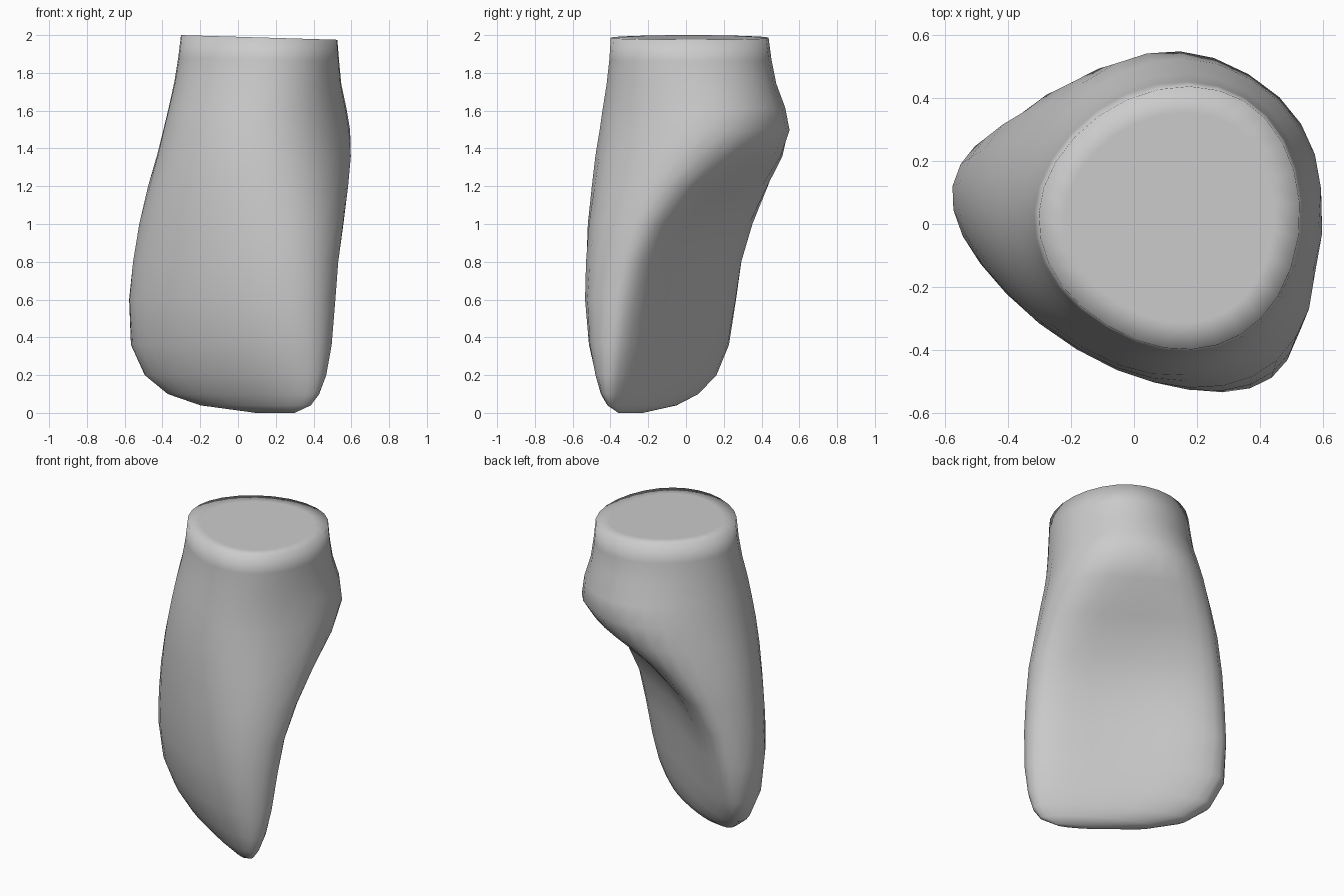
import bpy, bmesh, math

if "Cube" in bpy.data.objects:
    bpy.data.objects.remove(bpy.data.objects["Cube"])

SIDES = 28
TURN = math.radians(-31)          # biting edge runs diagonally in plan
CT, ST = math.cos(TURN), math.sin(TURN)

# Levels: z, left end, right end, outer-face depth, widest depth,
#         inner-face depth, inner squareness, hollow of inner face
LEVELS = [
    (0.00, 0.20, 0.44, -0.17, -0.15, -0.13, 2.0, 0.00),
    (0.04, -0.14, 0.54, -0.215, -0.15, -0.09, 2.0, 0.00),
    (0.10, -0.34, 0.585, -0.265, -0.145, -0.06, 2.3, 0.00),
    (0.20, -0.48, 0.615, -0.32, -0.135, -0.02, 2.6, 0.015),
    (0.36, -0.56, 0.635, -0.38, -0.13, 0.02, 2.9, 0.03),
    (0.60, -0.57, 0.64, -0.42, -0.12, 0.07, 3.1, 0.05),
    (0.80, -0.555, 0.635, -0.43, -0.09, 0.12, 3.1, 0.06),
    (1.00, -0.53, 0.625, -0.435, -0.04, 0.22, 3.0, 0.07),
    (1.20, -0.49, 0.595, -0.43, 0.01, 0.38, 2.7, 0.06),
    (1.36, -0.445, 0.57, -0.42, 0.04, 0.525, 2.4, 0.025),
    (1.50, -0.41, 0.545, -0.40, 0.05, 0.595, 2.2, 0.00),
    (1.62, -0.38, 0.53, -0.38, 0.05, 0.585, 2.1, 0.00),
    (1.75, -0.35, 0.52, -0.35, 0.04, 0.545, 2.0, 0.00),
    (1.88, -0.33, 0.515, -0.33, 0.04, 0.525, 1.95, 0.00),
    (2.00, -0.315, 0.51, -0.32, 0.04, 0.515, 1.9, 0.00),
]


def section(level, scale=1.0):
    """One ring: rounded outer half, squarer and hollowed inner half."""
    z, left, right, outer, wide, inner, square, hollow = level
    mid, half = (left + right) / 2, (right - left) / 2
    ring = []
    for i in range(SIDES):
        a = 2 * math.pi * i / SIDES
        c, s = math.cos(a), math.sin(a)
        n = square if s > 0 else 2.15
        t = math.copysign(abs(c) ** (2 / n), c)
        h = abs(s) ** (2 / n)
        if s > 0:
            v = wide + (inner - wide) * h - hollow * (1 - t * t) ** 2
        else:
            v = wide + (outer - wide) * h
        u = mid + half * t * scale
        v = 0.08 + (v - 0.08) * scale if scale != 1 else v
        x, y = u * CT - v * ST, u * ST + v * CT
        tilt = 0.03 * (x + 0.3) * (z / 2) ** 6   # cut end slopes slightly
        ring.append((x, y, z - tilt))
    return ring


# Tooth body: loft through the rings, with an inset ring on the flat cut end
bm = bmesh.new()
rings = [section(l) for l in LEVELS] + [section(LEVELS[-1], 0.8)]
loops = [[bm.verts.new(p) for p in r] for r in rings]
for low, high in zip(loops, loops[1:]):
    for i in range(SIDES):
        j = (i + 1) % SIDES
        bm.faces.new((low[i], low[j], high[j], high[i]))
bm.faces.new(loops[0][::-1])
bm.faces.new(loops[-1])
bmesh.ops.recalc_face_normals(bm, faces=bm.faces)
mesh = bpy.data.meshes.new("incisor_tooth")
bm.to_mesh(mesh)
bm.free()
mesh.shade_smooth()
tooth = bpy.data.objects.new("incisor_tooth", mesh)
bpy.context.collection.objects.link(tooth)
